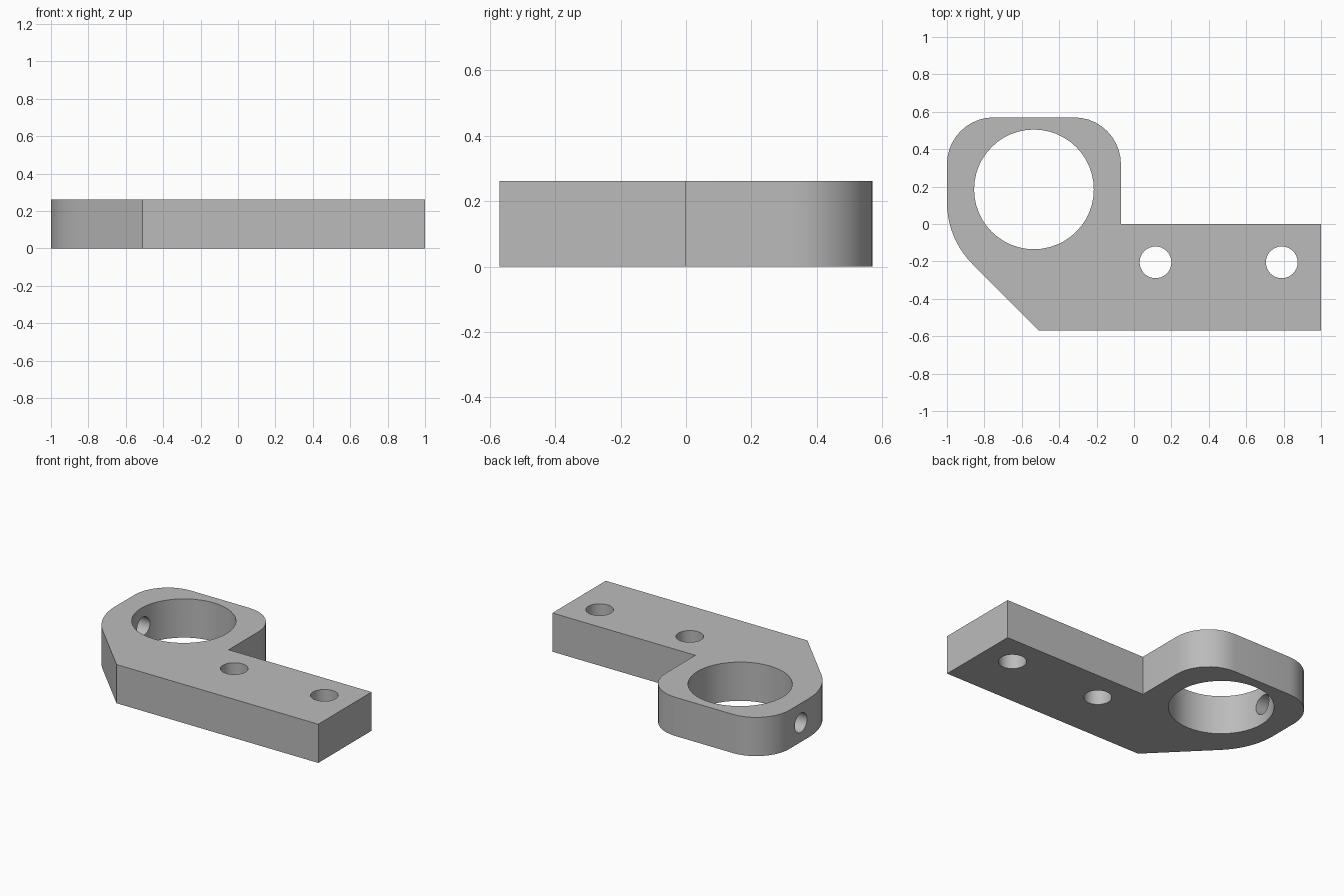
import bpy
import bmesh
from math import cos, sin, radians
from mathutils import Matrix, Vector

cube = bpy.data.objects.get("Cube")
if cube:
    bpy.data.objects.remove(cube, do_unlink=True)

HEIGHT = 0.262
RING_X, RING_Y = -0.535, 0.185


def arc(cx, cy, radius, start, end, steps=10):
    angles = [radians(start + (end - start) * i / steps) for i in range(steps + 1)]
    return [(cx + radius * cos(a), cy + radius * sin(a)) for a in angles]


def link_mesh(name, bm):
    mesh = bpy.data.meshes.new(name)
    bm.to_mesh(mesh)
    bm.free()
    obj = bpy.data.objects.new(name, mesh)
    bpy.context.collection.objects.link(obj)
    return obj


def cutter(name, centre, radius, depth, axis="Z", sides=32):
    bm = bmesh.new()
    turn = Matrix.Rotation(radians(90), 4, "Y") if axis == "X" else Matrix()
    bmesh.ops.create_cone(bm, cap_ends=True, segments=sides, radius1=radius,
                          radius2=radius, depth=depth,
                          matrix=Matrix.Translation(Vector(centre)) @ turn)
    obj = link_mesh(name, bm)
    obj.hide_render = True
    obj.hide_viewport = True
    return obj


# Plate outline: straight arm, rounded ring housing, angled front corner
outline = [(-0.51, -0.57), (1, -0.57), (1, 0), (-0.07, 0)]
outline += arc(-0.32, 0.32, 0.25, 0, 90)
outline += arc(-0.75, 0.32, 0.25, 90, 180)
outline += arc(-0.535, 0.115, 0.465, 180, 225)

bm = bmesh.new()
base = bm.faces.new([bm.verts.new((x, y, 0)) for x, y in outline])
top = bmesh.ops.extrude_face_region(bm, geom=[base])["geom"]
bmesh.ops.translate(bm, vec=(0, 0, HEIGHT),
                    verts=[v for v in top if isinstance(v, bmesh.types.BMVert)])
bmesh.ops.recalc_face_normals(bm, faces=bm.faces)
bracket = link_mesh("bracket", bm)

# Main bore, two mounting holes and the side screw hole
mid = HEIGHT / 2
cutters = [
    cutter("main_bore_cutter", (RING_X, RING_Y, mid), 0.32, 1, sides=48),
    cutter("inner_mount_cutter", (0.115, -0.205, mid), 0.085, 1),
    cutter("outer_mount_cutter", (0.79, -0.205, mid), 0.085, 1),
    cutter("side_screw_cutter", (-0.9, 0.2, mid), 0.065, 0.4, axis="X"),
]
bpy.context.view_layer.objects.active = bracket
bracket.select_set(True)
for tool in cutters:
    cut = bracket.modifiers.new(tool.name, "BOOLEAN")
    cut.operation = "DIFFERENCE"
    cut.solver = "EXACT"
    cut.object = tool
    bpy.ops.object.modifier_apply(modifier=cut.name)
for tool in cutters:
    bpy.data.objects.remove(tool, do_unlink=True)

# Plain grey finish
grey = bpy.data.materials.new("plain_grey")
grey.use_nodes = True
colour = (0.5, 0.5, 0.5, 1)
grey.diffuse_color = colour
grey.node_tree.nodes["Principled BSDF"].inputs["Base Color"].default_value = colour
bracket.data.materials.clear()
bracket.data.materials.append(grey)
for face in bracket.data.polygons:
    face.material_index = 0

bpy.ops.object.shade_smooth_by_angle(angle=radians(30))
